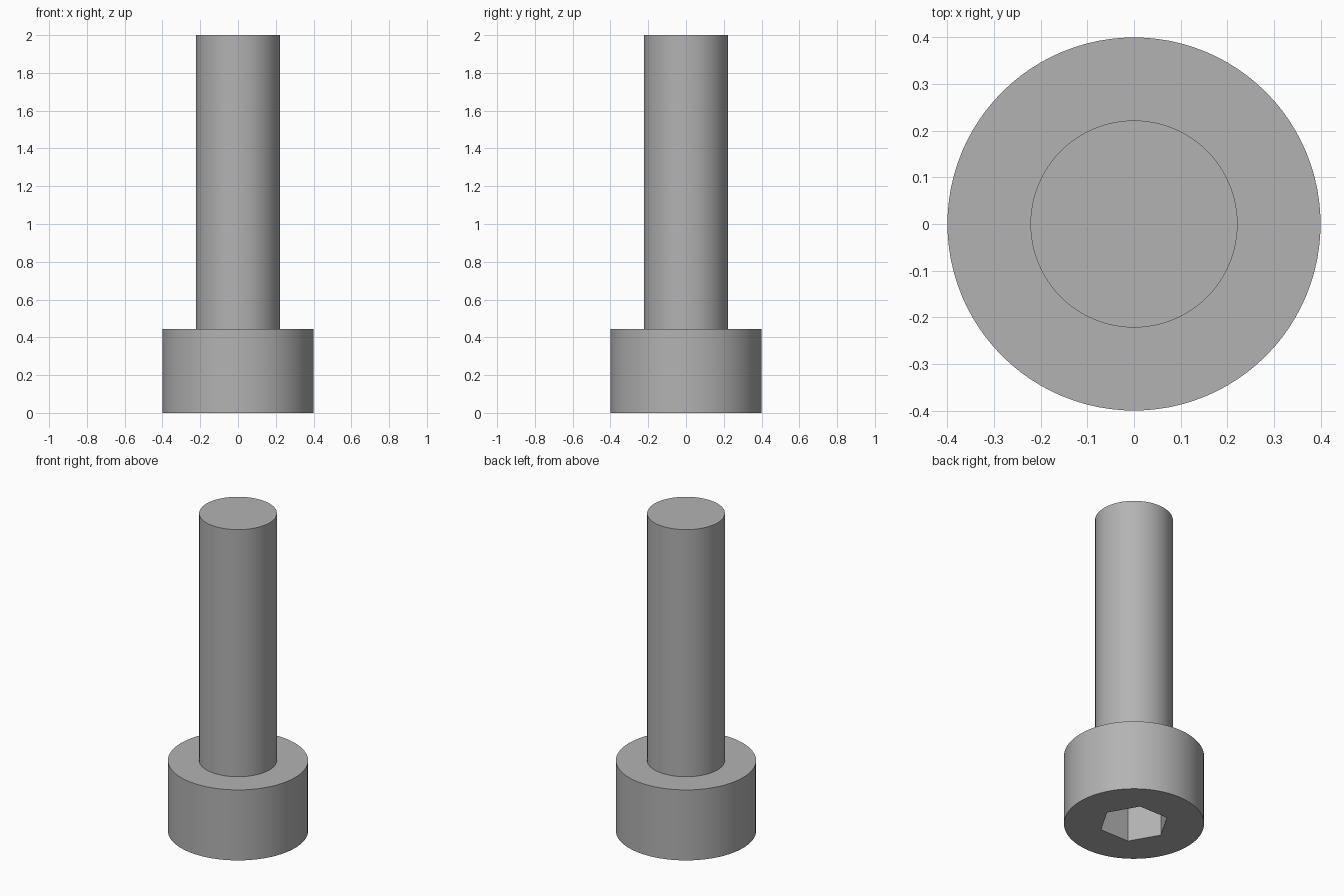
import bpy
import bmesh
import math

cube = bpy.data.objects.get("Cube")
if cube:
    bpy.data.objects.remove(cube, do_unlink=True)

HEAD_R, HEAD_H = 0.40, 0.444
SHAFT_R, TOTAL_H = 0.222, 2.0
SOCKET_R, SOCKET_DEPTH = 0.20, 0.222
SEGMENTS = 96

steel = bpy.data.materials.new("grey steel")
steel.use_nodes = True
colour = (0.45, 0.45, 0.45, 1)
steel.diffuse_color = colour
steel.node_tree.nodes["Principled BSDF"].inputs["Base Color"].default_value = colour


def add_object(name, bm):
    mesh = bpy.data.meshes.new(name)
    bmesh.ops.recalc_face_normals(bm, faces=bm.faces)
    bm.to_mesh(mesh)
    bm.free()
    mesh.materials.append(steel)
    obj = bpy.data.objects.new(name, mesh)
    bpy.context.collection.objects.link(obj)
    return obj


def ring(bm, radius, z, sides):
    """Closed loop of edges, first corner on +x."""
    turn = 2 * math.pi / sides
    verts = [bm.verts.new((radius * math.cos(i * turn), radius * math.sin(i * turn), z))
             for i in range(sides)]
    return [bm.edges.new((verts[i - 1], verts[i])) for i in range(sides)]


def stacked_rings(name, profile, sides):
    """Solid skinned through rings given as (radius, height)."""
    bm = bmesh.new()
    loops = [ring(bm, r, z, sides) for r, z in profile]
    for low, high in zip(loops, loops[1:]):
        bmesh.ops.bridge_loops(bm, edges=low + high)
    for end in (loops[0], loops[-1]):
        bmesh.ops.contextual_create(bm, geom=end)
    return add_object(name, bm)


# Cylindrical head with the plain shaft rising from it
bolt = stacked_rings("bolt_head_and_shaft",
                     [(HEAD_R, 0), (HEAD_R, HEAD_H), (SHAFT_R, HEAD_H), (SHAFT_R, TOTAL_H)],
                     SEGMENTS)

# Hexagonal key socket sunk into the underside of the head
cutter = stacked_rings("socket_cutter",
                       [(SOCKET_R, -0.1), (SOCKET_R, SOCKET_DEPTH)], 6)
cutter.hide_render = True
socket = bolt.modifiers.new("hex_socket", "BOOLEAN")
socket.operation = "DIFFERENCE"
socket.solver = "EXACT"
socket.object = cutter

bpy.context.view_layer.objects.active = bolt
bolt.select_set(True)
bpy.ops.object.modifier_apply(modifier=socket.name)
bpy.data.objects.remove(cutter, do_unlink=True)

# Smooth round walls, crisp rims and socket corners
bpy.ops.object.shade_smooth_by_angle(angle=math.radians(30))
